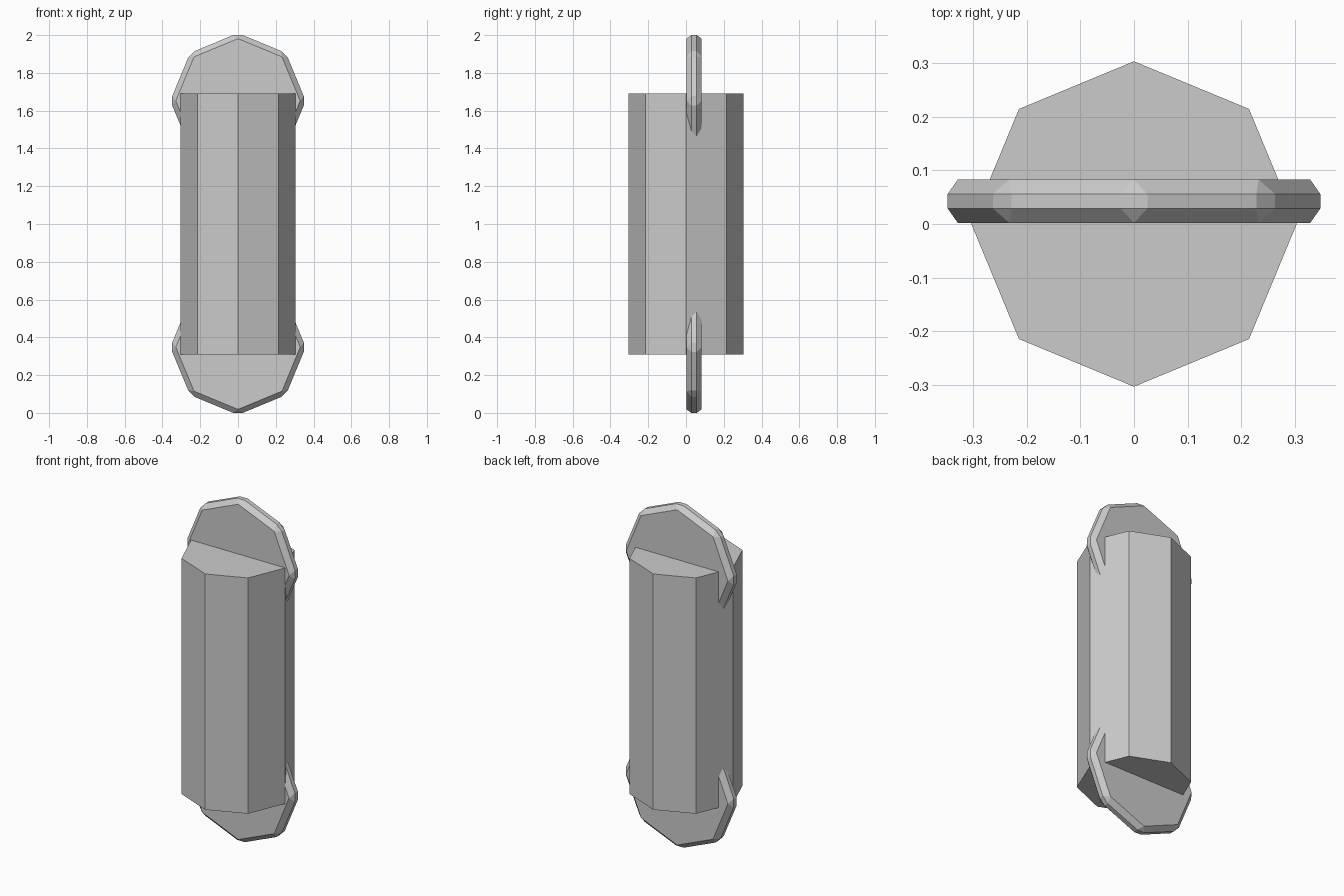
import bpy, bmesh
from math import pi
from mathutils import Matrix

if "Cube" in bpy.data.objects:
    bpy.data.objects.remove(bpy.data.objects["Cube"])


def octagon(name, radius, depth, matrix, bevel=0.0):
    """Eight-sided prism, optionally with every edge chamfered."""
    bm = bmesh.new()
    bmesh.ops.create_cone(bm, cap_ends=True, segments=8,
                          radius1=radius, radius2=radius, depth=depth)
    if bevel:
        bmesh.ops.bevel(bm, geom=bm.edges[:], offset=bevel, offset_type='OFFSET',
                        segments=1, profile=0.5, affect='EDGES', clamp_overlap=False)
    bm.transform(matrix)
    bmesh.ops.recalc_face_normals(bm, faces=bm.faces[:])
    mesh = bpy.data.meshes.new(name)
    bm.to_mesh(mesh)
    bm.free()
    obj = bpy.data.objects.new(name, mesh)
    bpy.context.collection.objects.link(obj)
    return obj


# Upright octagonal body
octagon("body", 0.304, 1.38, Matrix.Translation((0, 0, 1.0)))

# Chamfered discs set edge-on into both ends
for name, z in (("top_disc", 1.652), ("bottom_disc", 0.348)):
    octagon(name, 0.3585, 0.081,
            Matrix.Translation((0, 0.0425, z)) @ Matrix.Rotation(pi / 2, 4, 'X'),
            bevel=0.027)
